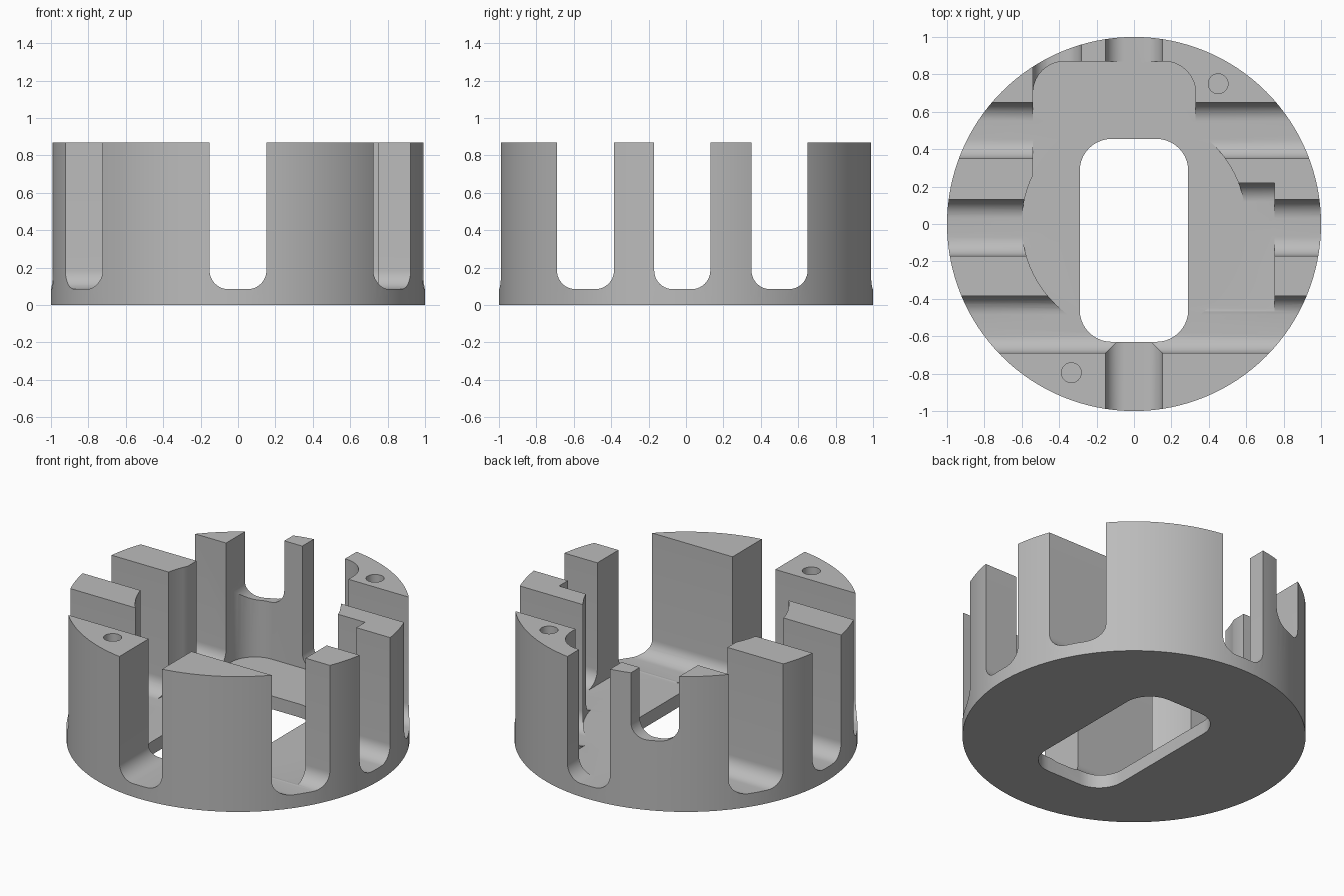
import bpy
import bmesh
from math import cos, sin, pi
from mathutils import Vector

cube = bpy.data.objects.get("Cube")
if cube:
    bpy.data.objects.remove(cube, do_unlink=True)

HEIGHT, FLOOR, FILLET = 0.87, 0.085, 0.10

grey = bpy.data.materials.new("plain grey")
grey.use_nodes = True
grey.diffuse_color = (0.5, 0.5, 0.5, 1)
grey.node_tree.nodes["Principled BSDF"].inputs["Base Color"].default_value = (0.5, 0.5, 0.5, 1)


def circle(x, y, r, n):
    return [(x + r * cos(2 * pi * i / n), y + r * sin(2 * pi * i / n)) for i in range(n)]


def rounded_rect(u0, u1, v0, v1, r, steps=10):
    """Counter-clockwise outline with four round corners."""
    corners = [(u1 - r, v1 - r), (u0 + r, v1 - r), (u0 + r, v0 + r), (u1 - r, v0 + r)]
    return [(u + r * cos((k + i / steps) * pi / 2), v + r * sin((k + i / steps) * pi / 2))
            for k, (u, v) in enumerate(corners) for i in range(steps + 1)]


def prism(name, outline, axis, start, end):
    """Extrude a 2D outline along x, y or z."""
    place = {"x": lambda u, v, w: (w, u, v),
             "y": lambda u, v, w: (u, w, v),
             "z": lambda u, v, w: (u, v, w)}[axis]
    bm = bmesh.new()
    face = bm.faces.new([bm.verts.new(place(u, v, start)) for u, v in outline])
    top = bmesh.ops.extrude_face_region(bm, geom=[face])["geom"]
    bmesh.ops.translate(bm, vec=Vector(place(0, 0, end - start)),
                        verts=[g for g in top if isinstance(g, bmesh.types.BMVert)])
    bmesh.ops.recalc_face_normals(bm, faces=bm.faces)
    mesh = bpy.data.meshes.new(name)
    bm.to_mesh(mesh)
    bm.free()
    obj = bpy.data.objects.new(name, mesh)
    bpy.context.collection.objects.link(obj)
    mesh.materials.append(grey)
    return obj


def channel(name, axis, lo, hi, start=-1.2, end=1.2, floor=FLOOR):
    """Open-topped channel with a filleted floor."""
    return prism(name, rounded_rect(lo, hi, floor, 1.3, FILLET), axis, start, end)


# Solid round body
body = prism("slotted_round_housing", circle(0, 0, 1, 128), "z", 0, HEIGHT)

cutters = [
    # Central pocket: round middle, rounded rear bay, side bay
    prism("round_pocket", circle(0, 0, 0.6, 96), "z", FLOOR, 1.3),
    prism("rear_bay", rounded_rect(-0.54, 0.33, -0.1, 0.87, 0.17), "z", FLOOR, 1.3),
    channel("side_bay", "x", -0.55, 0.22, 0, 0.75),
    # Crosswise channels
    channel("front_channel", "x", -0.69, -0.385),
    channel("middle_channel", "x", -0.17, 0.13),
    channel("rear_channel", "x", 0.35, 0.65),
    # Lengthwise channel and the shallow rear notch
    channel("lengthwise_channel", "y", -0.152, 0.152),
    channel("rear_notch", "y", -0.54, -0.28, 0.6, 1.2, 0.45),
    # Floor opening and two blind screw holes
    prism("floor_opening", rounded_rect(-0.29, 0.29, -0.63, 0.455, 0.17), "z", -0.2, 1.3),
    prism("left_screw_hole", circle(0.45, 0.75, 0.053, 32), "z", 0.4, 1.3),
    prism("right_screw_hole", circle(-0.335, -0.795, 0.053, 32), "z", 0.4, 1.3),
]

bpy.ops.object.select_all(action="DESELECT")
body.select_set(True)
bpy.context.view_layer.objects.active = body
for cutter in cutters:
    cutter.hide_render = True
    mod = body.modifiers.new(cutter.name, "BOOLEAN")
    mod.operation = "DIFFERENCE"
    mod.solver = "EXACT"
    mod.object = cutter
    bpy.ops.object.modifier_apply(modifier=mod.name)
    bpy.data.objects.remove(cutter, do_unlink=True)

# Smooth curves, crisp edges
bpy.ops.object.shade_smooth_by_angle(angle=pi / 6)
